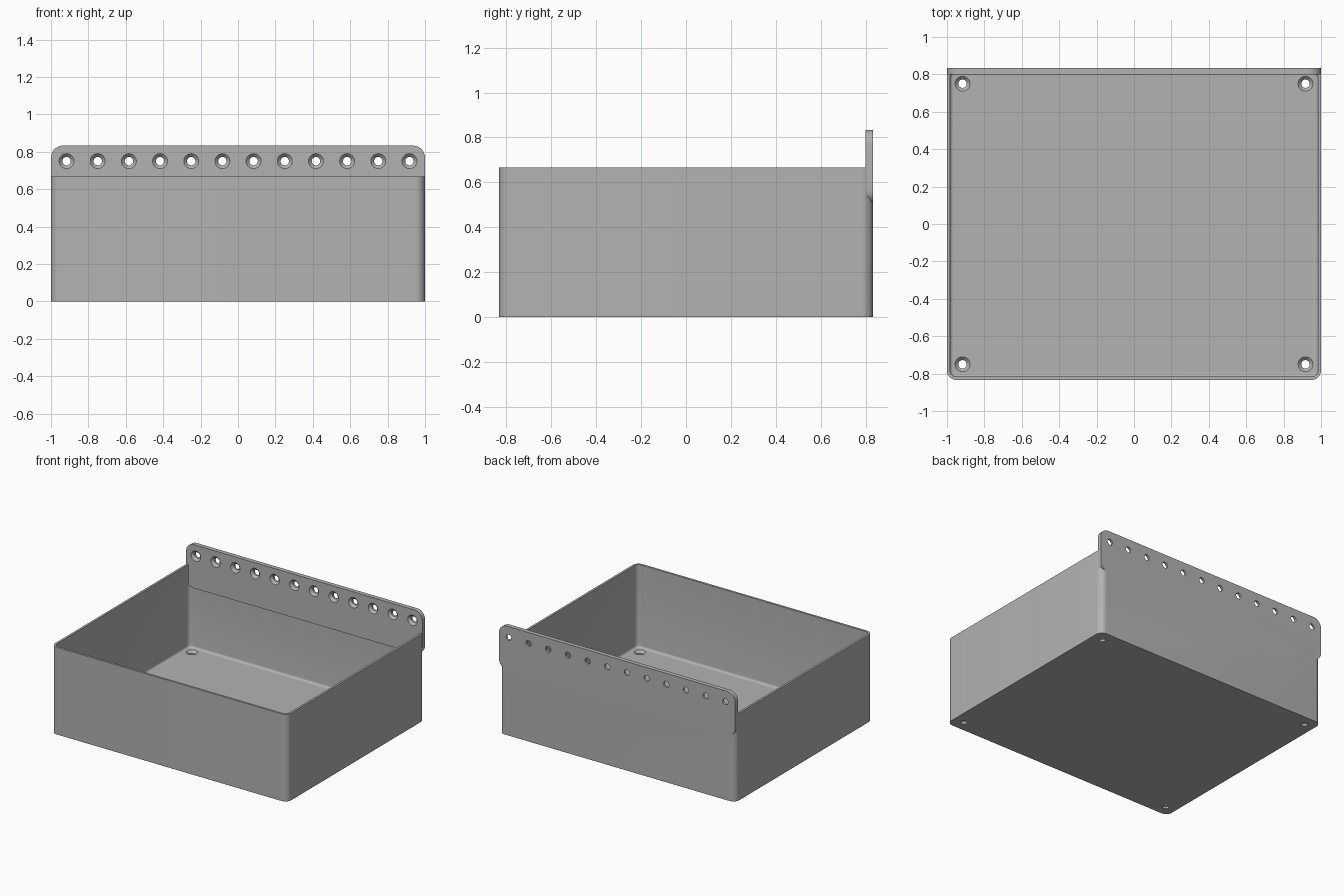
import bpy, bmesh, math
from mathutils import Matrix, Vector

cube = bpy.data.objects.get("Cube")
if cube:
    bpy.data.objects.remove(cube, do_unlink=True)

W, D, H = 1.0, 0.8333, 0.6667       # half width, half depth, wall height
WALL, FLOOR = 0.0167, 0.0333
PLATE_FRONT = D - 0.0333

grey = bpy.data.materials.new("plain grey")
grey.use_nodes = True
colour = (0.45, 0.45, 0.45, 1)
grey.diffuse_color = colour
grey.node_tree.nodes["Principled BSDF"].inputs["Base Color"].default_value = colour


def rounded_rect(hx, hy, r, z, steps=10):
    """Ring of points around a rectangle with round corners."""
    ring = []
    for k, (sx, sy) in enumerate([(1, 1), (-1, 1), (-1, -1), (1, -1)]):
        for i in range(steps + 1):
            a = math.pi / 2 * (k + i / steps)
            ring.append(Vector((sx * (hx - r) + r * math.cos(a),
                                sy * (hy - r) + r * math.sin(a), z)))
    return ring


def circle(r, z, n=32):
    return [Vector((r * math.cos(math.tau * i / n),
                    r * math.sin(math.tau * i / n), z)) for i in range(n)]


def loft(name, rings, matrix=Matrix()):
    """Closed solid through a stack of equal rings, lowest first."""
    bm = bmesh.new()
    loops = [[bm.verts.new(matrix @ p) for p in ring] for ring in rings]
    for low, high in zip(loops, loops[1:]):
        for i in range(len(low)):
            j = (i + 1) % len(low)
            bm.faces.new((low[i], low[j], high[j], high[i]))
    bm.faces.new(loops[0][::-1])
    bm.faces.new(loops[-1])
    bmesh.ops.recalc_face_normals(bm, faces=bm.faces)
    mesh = bpy.data.meshes.new(name)
    bm.to_mesh(mesh)
    bm.free()
    mesh.materials.append(grey)
    obj = bpy.data.objects.new(name, mesh)
    bpy.context.collection.objects.link(obj)
    return obj


def combine(target, other, operation):
    """Apply a boolean and drop the helper."""
    mod = target.modifiers.new("boolean", 'BOOLEAN')
    mod.operation, mod.solver, mod.object = operation, 'EXACT', other
    bpy.context.view_layer.objects.active = target
    bpy.ops.object.modifier_apply(modifier=mod.name)
    bpy.data.objects.remove(other, do_unlink=True)


def countersink(matrix, depth):
    """Screw hole cutter with its wide mouth at local z = 0."""
    small, big, e = 0.0225, 0.04, 0.005
    return loft("hole_cutter", [circle(small, -depth - 0.02), circle(small, small - big),
                                circle(big + e, e)], matrix)


# Tray body
bin_body = loft("wall_bin", [rounded_rect(W, D, 0.05, 0), rounded_rect(W, D, 0.05, H)])

# Cavity with a small fillet around the floor
fillet = 0.0167
rings = []
for i in range(6):
    a = math.pi / 2 * i / 5
    inset = fillet * (1 - math.sin(a))
    rings.append(rounded_rect(W - WALL - inset, D - WALL - inset, 0.0333 - inset,
                              FLOOR + fillet * (1 - math.cos(a))))
rings.append(rounded_rect(W - WALL, D - WALL, 0.0333, H + 0.1))
combine(bin_body, loft("cavity_cutter", rings), 'DIFFERENCE')

# Mounting plate along the back, facing -y
facing_front = Matrix.Rotation(math.pi / 2, 4, 'X')
plate_matrix = Matrix.Translation((0, PLATE_FRONT, 0.6667)) @ facing_front
plate = loft("mounting_plate", [rounded_rect(W, 0.1667, 0.0667, PLATE_FRONT - D),
                                rounded_rect(W, 0.1667, 0.0667, 0)], plate_matrix)
combine(bin_body, plate, 'UNION')

# Row of screw holes in the plate
for i in range(12):
    x = (i - 5.5) / 6
    place = Matrix.Translation((x, PLATE_FRONT, 0.75)) @ facing_front
    combine(bin_body, countersink(place, 0.0333), 'DIFFERENCE')

# Screw holes in the floor corners
for x in (-0.9167, 0.9167):
    for y in (-0.75, 0.75):
        place = Matrix.Translation((x, y, FLOOR))
        combine(bin_body, countersink(place, FLOOR), 'DIFFERENCE')

bpy.ops.object.select_all(action='DESELECT')
bin_body.select_set(True)
bpy.context.view_layer.objects.active = bin_body
bpy.ops.object.shade_smooth_by_angle(angle=math.radians(30))
